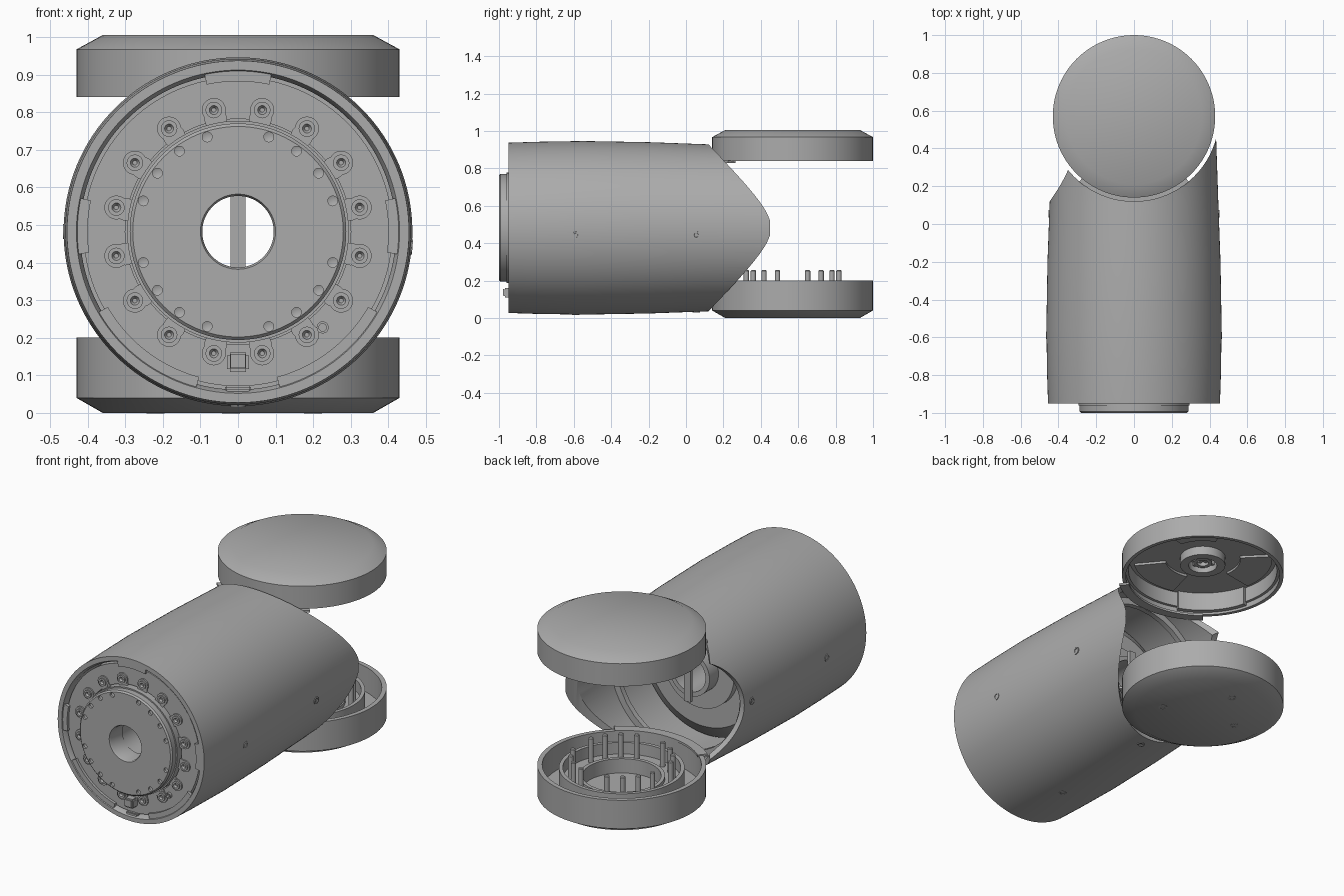
import bpy, bmesh, math
from mathutils import Matrix, Vector

if "Cube" in bpy.data.objects:
    bpy.data.objects.remove(bpy.data.objects["Cube"])

grey = bpy.data.materials.new("plain grey")
grey.use_nodes = True
GREY = (0.41, 0.41, 0.41, 1)
grey.diffuse_color = GREY
grey.node_tree.nodes["Principled BSDF"].inputs["Base Color"].default_value = GREY

TAU = 2 * math.pi
AXIS_Z = 0.482                    # height of the sleeve axis
HUB = Vector((0, 0.57, 0))        # upright axis of the two caps
UP = Matrix.Translation(HUB)
# lathe space (r, height) turned so that height runs along +y
ALONG_Y = Matrix.Translation((0, 0, AXIS_Z)) @ Matrix.Rotation(-math.pi / 2, 4, 'X')
parts = []


def finish(name, bm):
    bmesh.ops.remove_doubles(bm, verts=bm.verts, dist=1e-5)
    bmesh.ops.recalc_face_normals(bm, faces=bm.faces)
    mesh = bpy.data.meshes.new(name)
    bm.to_mesh(mesh)
    bm.free()
    mesh.materials.append(grey)
    ob = bpy.data.objects.new(name, mesh)
    bpy.context.collection.objects.link(ob)
    parts.append(ob)
    return ob


def spin(bm, profile, matrix, start=0, sweep=TAU, seg=96):
    """Sweep a profile of (radius, height) points round an axis."""
    full = abs(sweep - TAU) < 1e-6
    closed = profile[0][0] > 0 or profile[-1][0] > 0
    rings = []
    for i in range(seg if full else seg + 1):
        a = start + sweep * i / seg
        rings.append([bm.verts.new(matrix @ Vector((r * math.cos(a), r * math.sin(a), h)))
                      for r, h in profile])
    n = len(profile)
    for i in range(seg):
        a, b = rings[i], rings[(i + 1) % len(rings)]
        for j in range(n if closed else n - 1):
            k = (j + 1) % n
            if profile[j][0] or profile[k][0]:
                quad = [a[j], a[k], b[k], b[j]]
                if profile[j][0] == 0:
                    quad.pop(0)
                elif profile[k][0] == 0:
                    quad.pop(1)
                bm.faces.new(quad)
    if not full:
        bm.faces.new(rings[0])
        bm.faces.new(rings[-1])


def lathe(name, profile, matrix, **kw):
    bm = bmesh.new()
    spin(bm, profile, matrix, **kw)
    return finish(name, bm)


def arc(name, r0, r1, h0, h1, matrix, a0, a1):
    return lathe(name, [(r0, h0), (r1, h0), (r1, h1), (r0, h1)], matrix,
                 start=math.radians(a0), sweep=math.radians(a1 - a0), seg=32)


def many(name, profile, matrices, seg=20):
    bm = bmesh.new()
    for m in matrices:
        spin(bm, profile, m, seg=seg)
    return finish(name, bm)


def rod(r, h0, h1):
    return [(0, h0), (r, h0), (r, h1), (0, h1)]


def box(name, size, loc, bevel=0):
    bm = bmesh.new()
    bmesh.ops.create_cube(bm, size=1, matrix=Matrix.Translation(loc) @ Matrix.Diagonal((*size, 1)))
    if bevel:
        bmesh.ops.bevel(bm, geom=bm.edges[:], offset=bevel, segments=2, affect='EDGES')
    return finish(name, bm)


def ring_of(base, radius, degrees, height):
    return [base @ Matrix.Translation((radius * math.cos(math.radians(d)),
            radius * math.sin(math.radians(d)), height)) for d in degrees]


def cut(ob, cutter):
    mod = ob.modifiers.new("cut", 'BOOLEAN')
    mod.operation, mod.solver, mod.object = 'DIFFERENCE', 'EXACT', cutter
    cutter.hide_render = True
    bpy.context.view_layer.objects.active = ob
    bpy.ops.object.modifier_apply(modifier=mod.name)
    parts.remove(cutter)
    bpy.data.objects.remove(cutter)


# Sleeve: gently barrelled tube, trimmed round the caps and notched on its right
sleeve = lathe("sleeve", [(.43, -.95), (.455, -.95), (.46, -.8), (.464, -.55), (.458, -.2),
                          (.447, .1), (.435, .45), (.405, .45), (.42, .1), (.424, -.5), (.42, -.93)],
               ALONG_Y, seg=128)
cut(sleeve, lathe("cap_clearance", rod(.45, -.5, 1.5), UP, seg=128))
side_axis = Matrix.Translation((-.2, .42, AXIS_Z)) @ Matrix.Rotation(-math.pi / 2, 4, 'Y')
cut(sleeve, lathe("side_notch", rod(.3, 0, .6), side_axis))

# Sleeve screws on the left, right and underside
screw = [(0, -.006), (.01, -.006), (.012, .004), (.02, .004), (.02, -.01), (0, -.01)]
screw_places = []
for y, r in ((-.59, .462), (.055, .449)):
    for turn in (-5, 180, 270):
        screw_places.append(Matrix.Translation((0, y, AXIS_Z))
                            @ Matrix.Rotation(-math.radians(turn), 4, 'Y')
                            @ Matrix.Translation((r, 0, 0)) @ Matrix.Rotation(math.pi / 2, 4, 'Y'))
many("sleeve_screws", screw, screw_places)

# Drive housing with a stepped rear bulkhead and a through bore
lathe("drive_housing", [(.1, -.9), (.3, -.9), (.3, -.93), (.411, -.93), (.411, -.2), (.34, -.15),
                        (.22, -.15), (.22, -.11), (.125, -.11), (.125, -.03), (.1, -.03)], ALONG_Y)
box("bore_bar", (.04, .02, .3), (0, -.02, AXIS_Z))

# Output flange with a ring of sixteen holes
bolt_ring = [d for d in range(0, 360, 18) if d % 90]
flange = lathe("output_flange", [(.095, -.99), (.1, -1), (.28, -1), (.288, -.992), (.288, -.89),
                                 (.095, -.89)], ALONG_Y)
cut(flange, many("flange_holes", [(0, -.03), (.013, -.03), (.013, .012), (0, .017)],
                 ring_of(ALONG_Y, .265, bolt_ring, -1)))
lathe("flange_collar", [(.288, -.96), (.295, -.96), (.295, -.9), (.288, -.9)], ALONG_Y)

# Front plate bolts, each on a round pad
bolt = [(.032, .01), (.032, -.006), (.022, -.006), (.022, -.014), (.012, -.014), (.006, -.004), (0, -.004),
        (0, .01)]
many("front_bolts", bolt, ring_of(ALONG_Y, .33, [11.25 + 22.5 * i for i in range(16)], -.932))
many("sensor_ring", [(.01, .01), (.016, .01), (.016, -.012), (.01, -.012)],
     ring_of(ALONG_Y, .34, [48.5], -.932))
many("front_pads", [(.03, 0), (.03, -.004), (0, -.004), (0, 0)],
     ring_of(ALONG_Y, .305, [11.25 + 22.5 * i for i in range(16)], -.931))

# Connector block and the bottom latch
box("connector", (.058, .05, .052), (0, -.95, .135), .008)
box("connector_inset", (.04, .006, .036), (0, -.976, .138))
box("bottom_latch", (.07, .03, .016), (0, -.93, .065), .004)

# Retaining lips inside the sleeve mouth
for i, (a0, a1) in enumerate(((30, 75), (105, 150), (-78, -102), (-168, -188), (-12, 8))):
    arc("retaining_lip_%d" % i, .4, .43, -.945, -.925, ALONG_Y, a0, a1)

# Ribs inside the open rear of the sleeve
arc("rear_rib", .385, .425, .04, .07, ALONG_Y, 0, 360)
for s, z in ((1, .835), (-1, .2)):
    arc("seal_plate_%s" % ("upper" if s > 0 else "lower"), .4, .452, z - .006, z + .006, UP, 230, 310)

# Caps: chamfered hollow cups
lathe("lower_cap", [(0, 0), (.36, 0), (.43, .04), (.43, .2), (.405, .2), (.405, .06), (0, .06)], UP)
lathe("upper_cap", [(0, 1.005), (.36, 1.005), (.43, .967), (.43, .84), (.41, .84), (.41, .87),
                    (.395, .87), (.395, .955), (0, .955)], UP)

# Lower cap fittings: ring wall, inner shelf, sixteen pins, base screws
lathe("lower_ring_wall", [(.3, .05), (.32, .05), (.32, .185), (.3, .185)], UP)
lathe("lower_shelf", [(.2, .05), (.31, .05), (.31, .12), (.22, .12), (.22, .14), (.2, .14)], UP)
many("pins", [(0, .1), (.014, .1), (.014, .252), (.01, .256), (0, .256)],
     ring_of(UP, .26, bolt_ring, 0), seg=16)
many("base_screws", [(0, .01), (.024, .01), (.024, -.003), (.014, -.003), (.012, .004), (0, .004)],
     ring_of(UP, .22, [-25, 95, 180], .002))

# Upper cap fittings: hub boss, centre cross, ceiling ribs and a wall pad
lathe("hub_boss", [(.075, .96), (.12, .96), (.12, .905), (.075, .905)], UP)
lathe("hub_core", [(.03, .96), (.05, .96), (.05, .92), (.03, .92)], UP)
box("hub_cross_x", (.16, .016, .02), HUB + Vector((0, 0, .945)))
box("hub_cross_y", (.016, .16, .02), HUB + Vector((0, 0, .945)))
for i, d in enumerate((15, 135, 255)):
    arc("ceiling_panel_%d" % i, .2, .37, .942, .958, UP, d, d + 55)
arc("wall_pad", .38, .405, .85, .958, UP, 195, 250)

# Smooth the round walls, keep the edges crisp
bpy.ops.object.select_all(action='DESELECT')
for ob in parts:
    ob.select_set(True)
bpy.context.view_layer.objects.active = parts[0]
bpy.ops.object.shade_smooth_by_angle(angle=math.radians(30))
